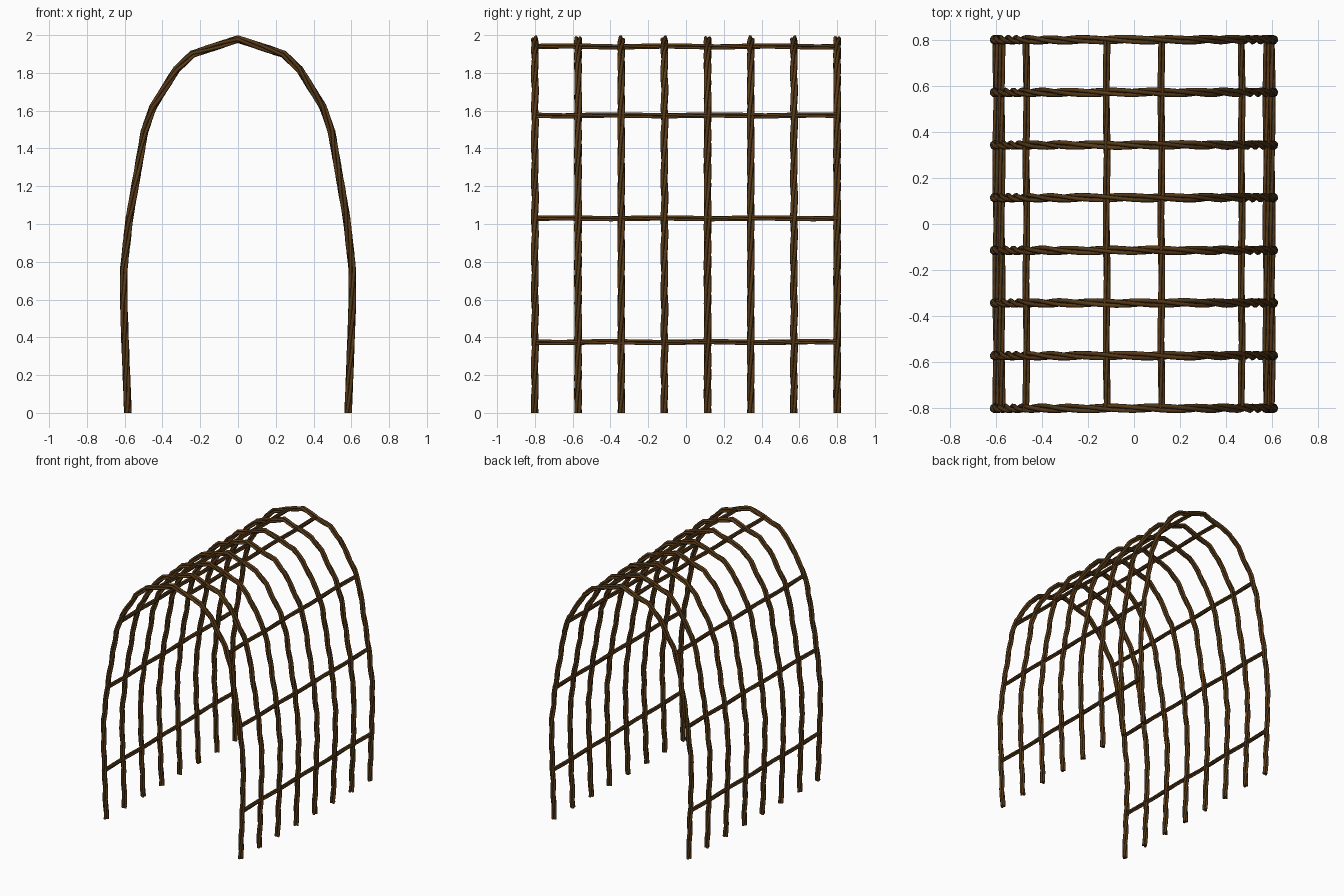
import bpy, math
from mathutils import Vector

if "Cube" in bpy.data.objects:
    bpy.data.objects.remove(bpy.data.objects["Cube"])


def material(name, rgb):
    m = bpy.data.materials.new(name)
    m.diffuse_color = (*rgb, 1)
    m.use_nodes = True
    m.node_tree.nodes["Principled BSDF"].inputs["Base Color"].default_value = m.diffuse_color
    return m


MATS = [material("dark brown", (0.085, 0.036, 0.008)),
        material("warm brown", (0.105, 0.042, 0.009)),
        material("olive brown", (0.085, 0.044, 0.010))]

# Right half of the arch centreline (x, z), foot to ridge
HALF = [(0.583, 0), (0.598, 0.38), (0.605, 0.58), (0.605, 0.76), (0.575, 1.03),
        (0.495, 1.49), (0.45, 1.62), (0.325, 1.82), (0.24, 1.9), (0, 1.979)]
ARCH = HALF + [(-x, z) for x, z in reversed(HALF[:-1])]


def subdivide(points, step):
    out = [points[0]]
    for a, b in zip(points, points[1:]):
        n = max(1, round((b - a).length / step))
        out += [a.lerp(b, i / n) for i in range(1, n + 1)]
    return out


def twisted_bundle(name, points, side, radius, turn_length, phase=0.0):
    """Three willow rods twisted round a planar path; side = normal of its plane."""
    pts = subdivide(points, 0.045)
    rod = radius * 0.465
    offset = radius - rod
    curve = bpy.data.curves.new(name, 'CURVE')
    curve.dimensions = '3D'
    curve.bevel_depth = rod
    curve.bevel_resolution = 1
    curve.use_fill_caps = True
    for m in MATS:
        curve.materials.append(m)
    for k in range(3):
        spline = curve.splines.new('POLY')
        spline.points.add(len(pts) - 1)
        spline.material_index = k
        dist = 0.0
        for i, p in enumerate(pts):
            if i:
                dist += (p - pts[i - 1]).length
            tangent = (pts[min(i + 1, len(pts) - 1)] - pts[max(i - 1, 0)]).normalized()
            normal = side.cross(tangent)
            a = phase + math.tau * (k / 3 + dist / turn_length)
            q = p + offset * (math.cos(a) * normal + math.sin(a) * side)
            spline.points[i].co = (*q, 1)
    ob = bpy.data.objects.new(name, curve)
    bpy.context.collection.objects.link(ob)
    bpy.ops.object.select_all(action='DESELECT')
    ob.select_set(True)
    bpy.context.view_layer.objects.active = ob
    bpy.ops.object.convert(target='MESH')
    bpy.ops.object.shade_smooth_by_angle(angle=math.radians(65))


# Eight bent arches
for i in range(8):
    y = -0.8 + 1.6 * i / 7
    twisted_bundle(f"arch_{i + 1}", [Vector((x, y, z)) for x, z in ARCH],
                   Vector((0, 1, 0)), 0.021, 0.6, i * 0.7)

# Lengthwise rails, four on each side
for n, (x, z) in enumerate([(0.598, 0.375), (0.575, 1.03), (0.467, 1.575), (0.119, 1.94)]):
    for s, label in ((1, "right"), (-1, "left")):
        ends = [Vector((s * x, -0.805, z)), Vector((s * x, 0.805, z))]
        twisted_bundle(f"rail_{label}_{n + 1}", ends, Vector((0, 0, 1)), 0.0165, 1.6, n)
